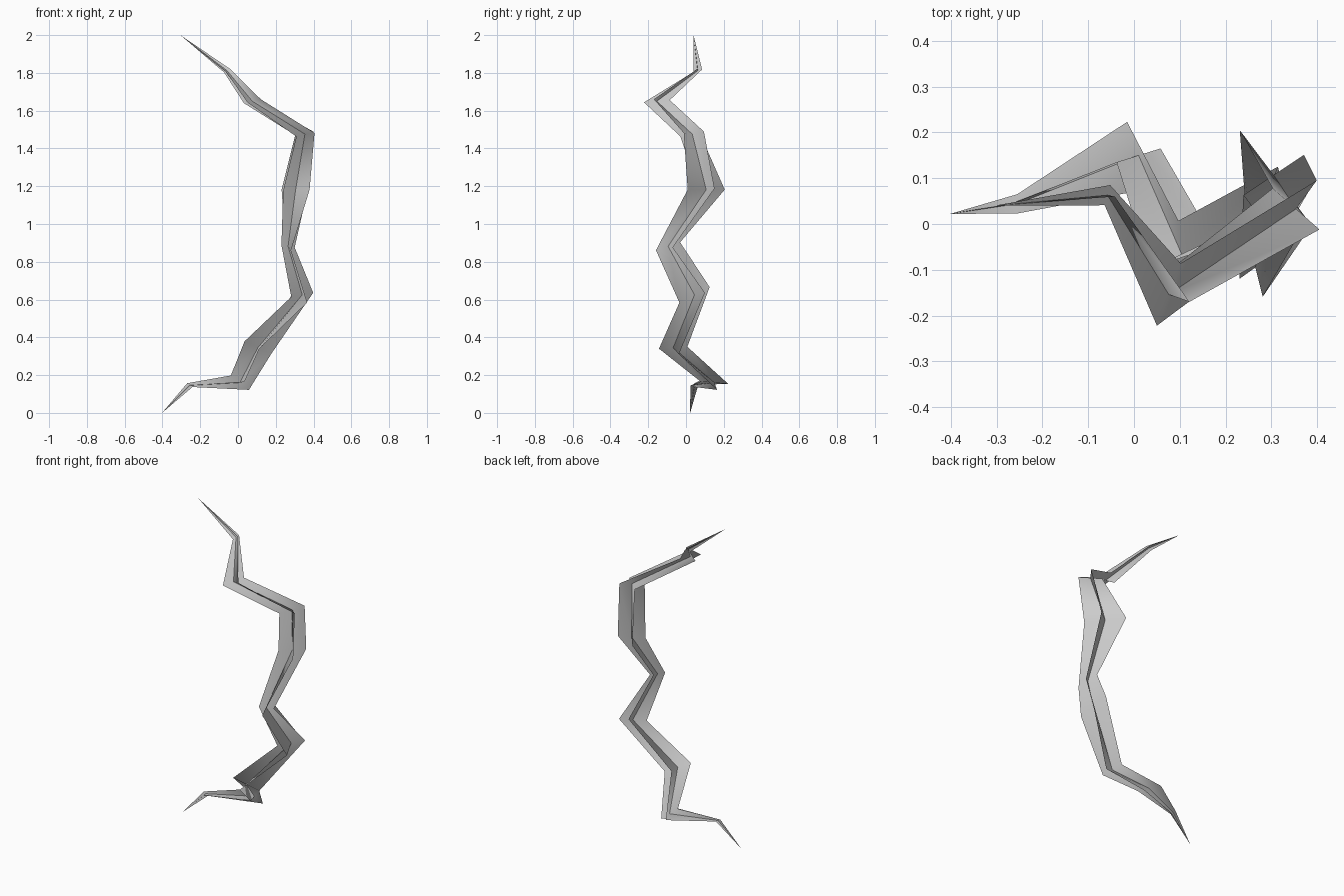
import bpy
from mathutils import Vector

# Jagged spine: centre, half-width of first ribbon, half-width of second ribbon
TIP_LOW = Vector((-0.402, 0.022, 0.0))
TIP_HIGH = Vector((-0.305, 0.04, 2.0))
RINGS = [
    ((-0.255, 0.044, 0.147), (0.0, 0.021, 0.002), (0.014, 0.0, -0.010)),
    ((0.010, 0.150, 0.160), (-0.025, 0.073, -0.006), (0.048, 0.015, -0.038)),
    ((0.105, -0.068, 0.345), (-0.008, 0.075, 0.005), (0.070, 0.030, -0.034)),
    ((0.340, 0.045, 0.625), (-0.026, 0.080, 0.041), (0.058, 0.055, 0.011)),
    ((0.265, -0.095, 0.882), (-0.016, 0.064, 0.021), (0.035, 0.025, -0.006)),
    ((0.305, 0.107, 1.182), (-0.074, 0.098, 0.0), (0.066, 0.044, 0.006)),
    ((0.354, 0.033, 1.476), (-0.051, 0.045, -0.006), (0.045, 0.062, 0.013)),
    ((0.076, -0.154, 1.650), (-0.045, 0.016, -0.010), (0.026, 0.068, 0.006)),
    ((-0.058, 0.063, 1.812), (-0.016, 0.003, -0.009), (0.006, 0.022, 0.006)),
]


def ribbon(name, axis):
    """Zigzag ribbon folded along the spine, pointed at both ends."""
    verts = [TIP_LOW]
    for ring in RINGS:
        c, d = Vector(ring[0]), Vector(ring[axis])
        verts += [c - d, c, c + d]
    verts.append(TIP_HIGH)
    last = len(verts) - 1
    faces = []
    for side in (0, 1):
        faces.append((0, 2 + side, 1 + side))
        for i in range(len(RINGS) - 1):
            k = 1 + 3 * i + side
            faces.append((k, k + 1, k + 4, k + 3))
        k = last - 3 + side
        faces.append((k, k + 1, last))
    mesh = bpy.data.meshes.new(name)
    mesh.from_pydata(verts, [], faces)
    mesh.shade_smooth()
    obj = bpy.data.objects.new(name, mesh)
    bpy.context.collection.objects.link(obj)


# Two ribbons crossing along the shared spine
ribbon("bolt_ribbon_a", 1)
ribbon("bolt_ribbon_b", 2)
